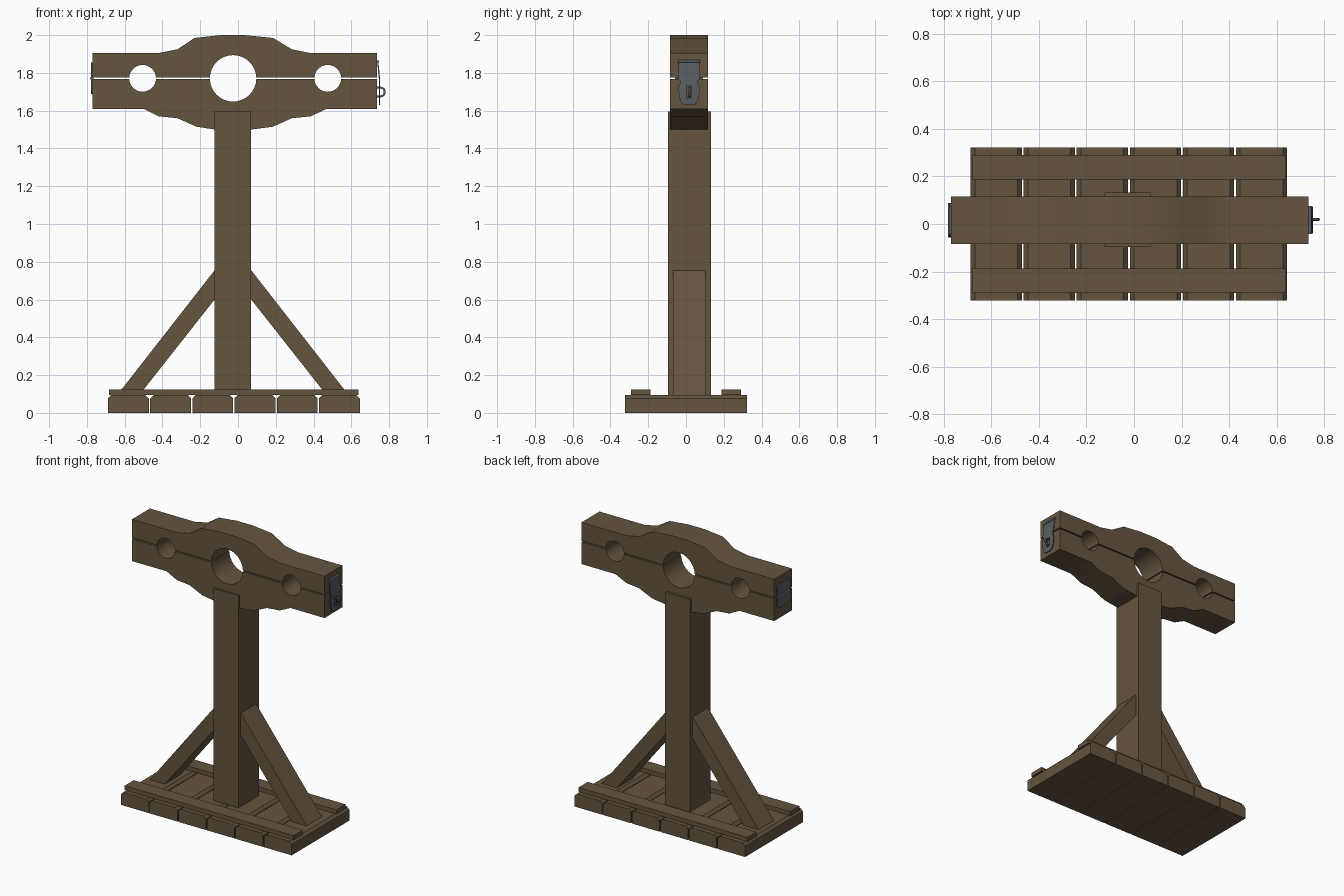
import bpy, bmesh
from math import sin, cos, asin, pi
from mathutils import Vector, Matrix

if "Cube" in bpy.data.objects:
    bpy.data.objects.remove(bpy.data.objects["Cube"])

wood = bpy.data.materials.new("wood")
wood.diffuse_color = (0.13, 0.09, 0.05, 1)
wood.use_nodes = True
wood.node_tree.nodes["Principled BSDF"].inputs["Base Color"].default_value = wood.diffuse_color
iron = bpy.data.materials.new("iron")
iron.diffuse_color = (0.10, 0.11, 0.125, 1)
iron.use_nodes = True
iron.node_tree.nodes["Principled BSDF"].inputs["Base Color"].default_value = iron.diffuse_color


def finish(name, bm, mat):
    bmesh.ops.recalc_face_normals(bm, faces=bm.faces)
    me = bpy.data.meshes.new(name)
    bm.to_mesh(me)
    bm.free()
    me.materials.append(mat)
    ob = bpy.data.objects.new(name, me)
    bpy.context.collection.objects.link(ob)
    return ob


def prism(name, pts, d0, d1, mat, axis="y"):
    """Extrude a closed profile: (x, z) along y, or (y, z) along x."""
    bm = bmesh.new()
    place = (lambda a, b: (a, d0, b)) if axis == "y" else (lambda a, b: (d0, a, b))
    face = bm.faces.new([bm.verts.new(place(a, b)) for a, b in pts])
    out = bmesh.ops.extrude_face_region(bm, geom=[face])
    move = Vector((0, d1 - d0, 0)) if axis == "y" else Vector((d1 - d0, 0, 0))
    bmesh.ops.translate(bm, vec=move,
                        verts=[g for g in out["geom"] if isinstance(g, bmesh.types.BMVert)])
    return finish(name, bm, mat)


def box(name, x0, x1, y0, y1, z0, z1, mat):
    return prism(name, [(x0, z0), (x1, z0), (x1, z1), (x0, z1)], y0, y1, mat)


def rod(name, x, y0, y1, z, r, mat):
    bm = bmesh.new()
    m = Matrix.Translation((x, (y0 + y1) / 2, z)) @ Matrix.Rotation(pi / 2, 4, "X")
    bmesh.ops.create_cone(bm, cap_ends=True, segments=12, radius1=r, radius2=r,
                          depth=y1 - y0, matrix=m)
    return finish(name, bm, mat)


# Base planks with chamfered upper long edges
W, C, H = 0.216, 0.018, 0.095
for i in range(6):
    x = -0.688 + i * 0.2234
    prism(f"base_plank_{i + 1}",
          [(x, 0), (x + W, 0), (x + W, H - C), (x + W - C, H), (x + C, H), (x, H - C)],
          -0.322, 0.322, wood)

# Rails tying the planks together
for name, y in (("front_rail", -0.29), ("back_rail", 0.188)):
    box(name, -0.683, 0.637, y, y + 0.102, H, 0.125, wood)

# Post and diagonal braces
CX = -0.027
box("post", CX - 0.097, CX + 0.097, -0.096, 0.132, H, 1.595, wood)
for name, s in (("left_brace", -1), ("right_brace", 1)):
    prism(name, [(CX + s * a, z) for a, z in
                 ((0.097, 0.755), (0.612, H), (0.495, H), (0.097, 0.60))],
          -0.07, 0.102, wood)

# Head boards: stepped outer edge, semicircular neck and wrist openings
ZC, GAP = 1.771, 0.004
HOLES = ((0.475, 0.071), (-0.026, 0.123), (-0.505, 0.071))


def head_board(name, outer, s):
    pts = [(-0.77, ZC + s * GAP)] + outer + [(0.735, ZC + s * GAP)]
    for cx, r in HOLES:
        a0 = asin(GAP / r)
        for k in range(17):
            a = a0 + (pi - 2 * a0) * k / 16
            pts.append((cx + r * cos(a), ZC + s * r * sin(a)))
    ob = prism(name, pts, -0.084, 0.116, wood)
    # smooth only the bores
    for p in ob.data.polygons:
        c = p.center
        p.use_smooth = abs(p.normal.y) < 0.5 and any(
            (c.x - cx) ** 2 + (c.z - ZC) ** 2 < (r + 0.001) ** 2 for cx, r in HOLES)
    ob.data.set_sharp_from_angle(angle=0.6)


head_board("upper_board",
           [(-0.77, 1.905), (-0.42, 1.905), (-0.32, 1.925), (-0.23, 1.985), (-0.09, 2.0),
            (0.035, 2.0), (0.185, 1.985), (0.285, 1.925), (0.385, 1.905), (0.735, 1.905)], 1)
head_board("lower_board",
           [(-0.77, 1.61), (-0.50, 1.61), (-0.42, 1.57), (-0.32, 1.56), (-0.22, 1.515),
            (-0.12, 1.50), (0.07, 1.50), (0.185, 1.515), (0.285, 1.56), (0.385, 1.57),
            (0.47, 1.61), (0.735, 1.61)], -1)

# Hinge on the left end
for name, s in (("upper_hinge_leaf", 1), ("lower_hinge_leaf", -1)):
    prism(name, [(y, ZC + s * z) for y, z in
                 ((-0.055, 0.006), (0.087, 0.006), (0.087, 0.07), (0.075, 0.083),
                  (-0.043, 0.083), (-0.055, 0.07))], -0.778, -0.769, iron, "x")
rod("hinge_pin", -0.774, -0.057, 0.089, ZC, 0.009, iron)

# Hasp on the right end: hanging plate with a slot, leaning slightly outward
YC = 0.016
half = ((0.055, 1.86), (0.055, 1.765), (0.044, 1.755), (0.057, 1.72),
        (0.052, 1.67), (0.036, 1.635), (0.018, 1.629))
hasp = prism("hasp", [(YC + y, z) for y, z in half] +
             [(YC - y, z) for y, z in reversed(half)], 0.737, 0.743, iron, "x")
for v in hasp.data.vertices:
    v.co.x += min(0.01, (1.86 - v.co.z) * 0.1)
slot = box("hasp_slot_cutter", 0.7, 0.8, YC - 0.014, YC + 0.014, 1.667, 1.731, iron)
slot.hide_render = True
slot.hide_viewport = True
cut = hasp.modifiers.new("slot", "BOOLEAN")
cut.operation = "DIFFERENCE"
cut.solver = "EXACT"
cut.object = slot
rod("hasp_pin", 0.741, YC - 0.059, YC + 0.059, 1.86, 0.007, iron)

# Staple through the hasp slot
curve = bpy.data.curves.new("staple", "CURVE")
curve.dimensions = "3D"
curve.bevel_depth = 0.006
curve.bevel_resolution = 1
curve.use_fill_caps = True
path = [(0.73, 1.722), (0.755, 1.722)]
path += [(0.755 + 0.022 * sin(pi * k / 8), 1.699 + 0.023 * cos(pi * k / 8)) for k in range(1, 8)]
path += [(0.755, 1.676), (0.73, 1.676)]
sp = curve.splines.new("POLY")
sp.points.add(len(path) - 1)
for p, (x, z) in zip(sp.points, path):
    p.co = (x, YC + 0.003, z, 1)
curve.materials.append(iron)
bpy.context.collection.objects.link(bpy.data.objects.new("staple", curve))
